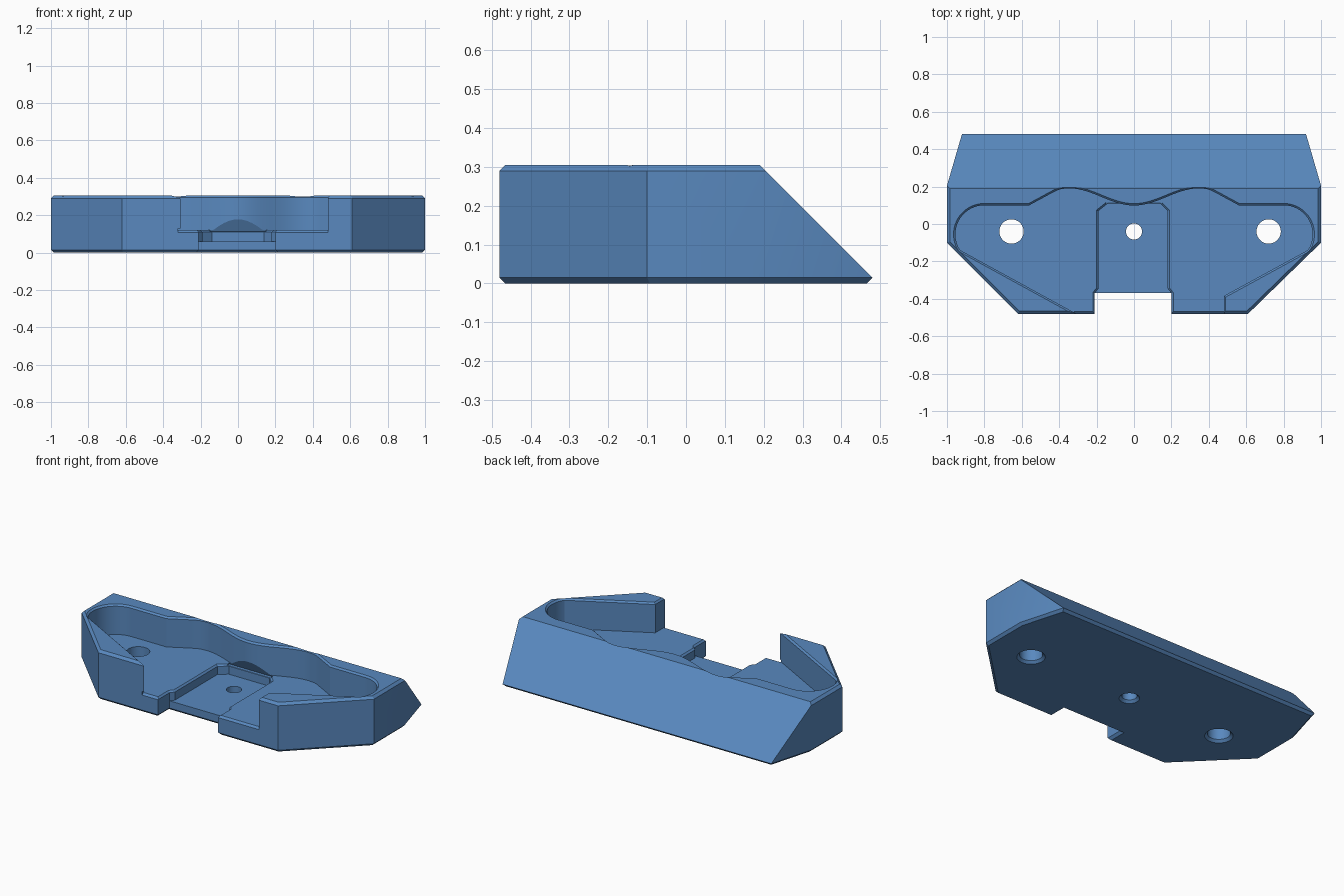
import bpy, bmesh, math
from mathutils import Vector

if "Cube" in bpy.data.objects:
    bpy.data.objects.remove(bpy.data.objects["Cube"])

blue = bpy.data.materials.new("steel blue")
blue.diffuse_color = (0.10, 0.25, 0.52, 1)
blue.use_nodes = True
blue.node_tree.nodes["Principled BSDF"].inputs["Base Color"].default_value = blue.diffuse_color


def make_object(name, bm):
    bmesh.ops.recalc_face_normals(bm, faces=bm.faces)
    mesh = bpy.data.meshes.new(name)
    bm.to_mesh(mesh)
    bm.free()
    mesh.materials.append(blue)
    obj = bpy.data.objects.new(name, mesh)
    bpy.context.collection.objects.link(obj)
    return obj


def grow(points, d):
    """Mitred outward offset of a counter-clockwise outline."""
    result = []
    for i, p in enumerate(points):
        a, b, c = Vector(points[i - 1]), Vector(p), Vector(points[(i + 1) % len(points)])
        u, v = (b - a).normalized(), (c - b).normalized()
        n1, n2 = Vector((u.y, -u.x)), Vector((v.y, -v.x))
        q = b + (n1 + n2) * (d / (1 + n1.dot(n2)))
        result.append((q.x, q.y))
    return result


def loft(name, outline, levels):
    """Stack offset copies of an outline; levels are (height, offset)."""
    bm = bmesh.new()
    rings = [[bm.verts.new((x, y, z)) for x, y in (grow(outline, d) if d else outline)]
             for z, d in levels]
    for low, high in zip(rings, rings[1:]):
        for i in range(len(low)):
            j = (i + 1) % len(low)
            bm.faces.new((low[i], low[j], high[j], high[i]))
    bm.faces.new(rings[0][::-1])
    bm.faces.new(rings[-1])
    return make_object(name, bm)


def bar(name, profile, x0, x1):
    """Extrude a (y, z) profile along x."""
    bm = bmesh.new()
    a, b = ([bm.verts.new((x, y, z)) for y, z in profile] for x in (x0, x1))
    for i in range(len(a)):
        j = (i + 1) % len(a)
        bm.faces.new((a[i], a[j], b[j], b[i]))
    bm.faces.new(a[::-1])
    bm.faces.new(b)
    return make_object(name, bm)


# Body: chamfered wedge block with a 45 degree back
base = [(-.62, -.48), (.61, -.48), (1, -.1), (1, .2), (.92, .48),
        (-.92, .48), (-1, .2), (-1, -.1)]
upper = [(-.62, -.48), (.61, -.48), (1, -.1), (1, .205), (-1, .205), (-1, -.1)]
bm = bmesh.new()
for ring, z in ((grow(base, -.015), 0), (base, .015), (upper, .29), (grow(upper, -.015), .305)):
    for x, y in ring:
        bm.verts.new((x, y, z))
bmesh.ops.convex_hull(bm, input=bm.verts)
bmesh.ops.dissolve_limit(bm, angle_limit=.01, verts=bm.verts, edges=bm.edges)
body = make_object("body", bm)

# Pocket outline: rounded ends and a wavy back wall
arc = [(.8 + .155 * math.cos(a), -.055 + .155 * math.sin(a))
       for a in (math.radians(-33 + 123 * i / 24) for i in range(25))]
side = arc + [(.56, .1), (.44, .165), (.415, .178), (.39, .187)]
wave = [(.35 * (1 - i / 14), .145 - .046 * math.cos(math.pi * (1 - i / 14))) for i in range(29)]
outline = [(-.07, -.61), (.48, -.61), (.48, -.385)] + side + wave
outline += [(-x, y) for x, y in reversed(side)]
cutters = [loft("pocket_cutter", outline, [(.12, 0), (.295, 0), (.325, .03)])]

# Front notch through the whole height
notch = [(-.21, -.6), (.2, -.6), (.2, -.37), (-.21, -.37)]
cutters.append(loft("notch_cutter", notch, [(-.01, .025), (.015, 0), (.1, 0)]))

# Shallow slot behind the notch
slot = [(-.21, -.6), (.2, -.6), (.2, -.37), (.18, -.345), (.18, .07), (.14, .11),
        (-.14, .11), (-.19, .07), (-.19, -.345), (-.21, -.37)]
cutters.append(loft("slot_cutter", slot, [(.06, 0), (.11, 0), (.125, .015)]))

# Sloped undercut in the middle of the wavy wall
cutters.append(bar("undercut_cutter", [(0, .112), (.132, .112), (.093, .19), (0, .19)], -.15, .15))

# Chamfer on the front edge of the pocket floor
cutters.append(bar("lip_cutter", [(-.5, .088), (-.458, .13), (-.5, .13)], -.32, .48))

# Screw holes with chamfered undersides
for name, x, r in (("left_hole", -.655, .065), ("middle_hole", 0, .043), ("right_hole", .72, .065)):
    circle = [(x + r * math.cos(i * math.tau / 48), -.04 + r * math.sin(i * math.tau / 48))
              for i in range(48)]
    cutters.append(loft(name + "_cutter", circle, [(-.01, .025), (.015, 0), (.2, 0)]))

# Apply the cuts
bpy.context.view_layer.objects.active = body
body.select_set(True)
for cutter in cutters:
    mod = body.modifiers.new("cut", 'BOOLEAN')
    mod.operation = 'DIFFERENCE'
    mod.solver = 'EXACT'
    mod.object = cutter
    bpy.ops.object.modifier_apply(modifier=mod.name)
    bpy.data.objects.remove(cutter)
bpy.ops.object.shade_smooth_by_angle(angle=math.radians(25))
